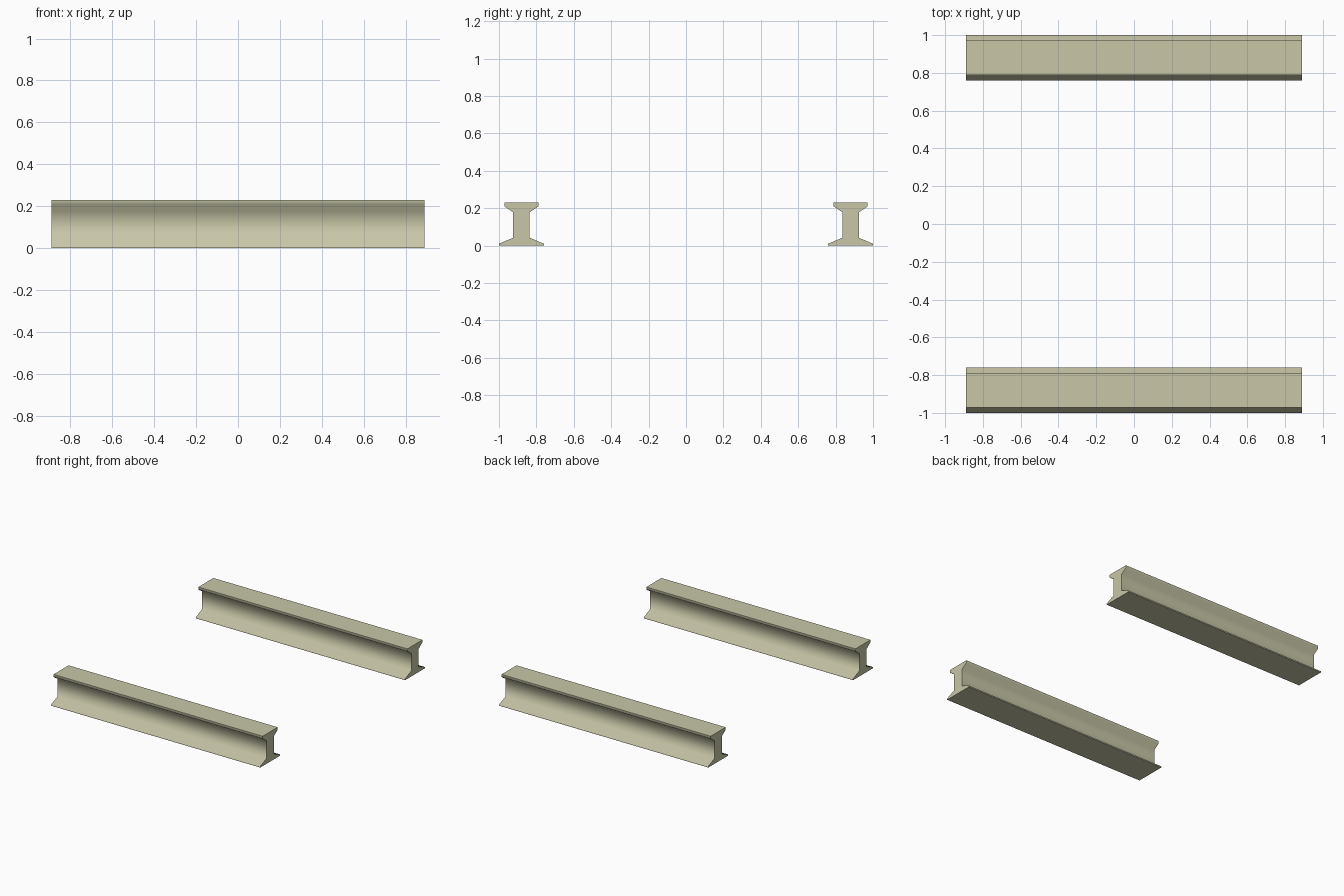
import bpy, bmesh, math

if "Cube" in bpy.data.objects:
    bpy.data.objects.remove(bpy.data.objects["Cube"])

HALF_LENGTH = 0.89
mat = bpy.data.materials.new("pale khaki")
mat.diffuse_color = (0.58, 0.57, 0.39, 1)
mat.use_nodes = True
mat.node_tree.nodes["Principled BSDF"].inputs["Base Color"].default_value = mat.diffuse_color

# Half cross-section of a rail: (half width, height), bottom to top
half = [(0.12, 0.0), (0.12, 0.01), (0.044, 0.042), (0.044, 0.178),
        (0.091, 0.21), (0.091, 0.23)]
profile = half + [(-y, z) for y, z in reversed(half)]


def rail(name, y_centre):
    bm = bmesh.new()
    verts = [bm.verts.new((-HALF_LENGTH, y, z)) for y, z in profile]
    face = bm.faces.new(verts)
    ext = bmesh.ops.extrude_face_region(bm, geom=[face], use_keep_orig=True)
    moved = [v for v in ext["geom"] if isinstance(v, bmesh.types.BMVert)]
    bmesh.ops.translate(bm, verts=moved, vec=(2 * HALF_LENGTH, 0, 0))
    bmesh.ops.recalc_face_normals(bm, faces=bm.faces)
    mesh = bpy.data.meshes.new(name)
    bm.to_mesh(mesh)
    bm.free()
    mesh.materials.append(mat)
    ob = bpy.data.objects.new(name, mesh)
    ob.location.y = y_centre
    bpy.context.collection.objects.link(ob)
    # soft shading along the flanks, crisp top, underside and ends
    bpy.ops.object.select_all(action='DESELECT')
    ob.select_set(True)
    bpy.context.view_layer.objects.active = ob
    bpy.ops.object.shade_smooth_by_angle(angle=math.radians(75))


# Two parallel rails
rail("front_rail", -0.88)
rail("back_rail", 0.88)
